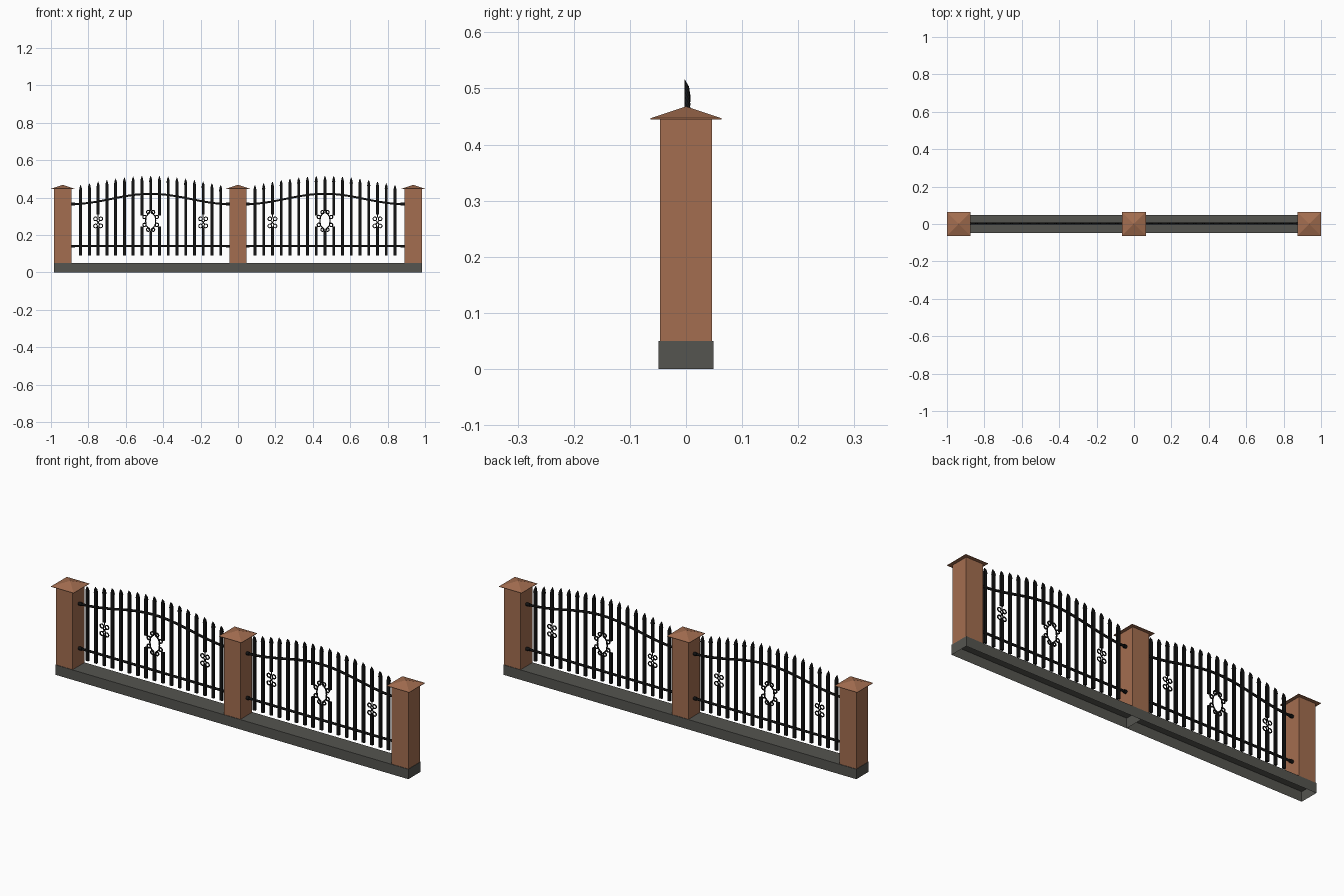
import bpy
import bmesh
from math import cos, sin, pi

if "Cube" in bpy.data.objects:
    bpy.data.objects.remove(bpy.data.objects["Cube"])


def material(name, rgb):
    m = bpy.data.materials.new(name)
    m.use_nodes = True
    m.diffuse_color = (*rgb, 1)
    m.node_tree.nodes["Principled BSDF"].inputs["Base Color"].default_value = (*rgb, 1)
    return m


BROWN = material("brown_stone", (0.37, 0.155, 0.08))
GREY = material("dark_grey_stone", (0.09, 0.09, 0.08))
BLACK = material("black_iron", (0.006, 0.006, 0.006))


def add_object(name, data, mat):
    data.materials.append(mat)
    ob = bpy.data.objects.new(name, data)
    bpy.context.collection.objects.link(ob)
    return ob


def loft(bm, x, rings, open_bottom=False):
    """Stack of rectangles (z, half_width, y_min, y_max) joined into a solid."""
    loops = [[bm.verts.new((x + sx * w, y, z))
              for sx, y in ((-1, y0), (1, y0), (1, y1), (-1, y1))]
             for z, w, y0, y1 in rings]
    for a, b in zip(loops, loops[1:]):
        for i in range(4):
            j = (i + 1) % 4
            bm.faces.new((a[i], a[j], b[j], b[i]))
    bm.faces.new(loops[-1])
    if not open_bottom:
        bm.faces.new(loops[0][::-1])


def solid(name, pieces, mat, open_bottom=False):
    bm = bmesh.new()
    for x, rings in pieces:
        loft(bm, x, rings, open_bottom)
    me = bpy.data.meshes.new(name)
    bm.to_mesh(me)
    bm.free()
    return add_object(name, me, mat)


def tubes(name, paths, radius, y):
    """Round bars along (x, z) paths; each entry is (points, closed)."""
    cu = bpy.data.curves.new(name, "CURVE")
    cu.dimensions = "3D"
    cu.bevel_depth = radius
    cu.bevel_resolution = 1
    cu.use_fill_caps = True
    for pts, closed in paths:
        sp = cu.splines.new("POLY")
        sp.points.add(len(pts) - 1)
        for p, (px, pz) in zip(sp.points, pts):
            p.co = (px, y, pz, 1)
        sp.use_cyclic_u = closed
    return add_object(name, cu, BLACK)


def ring(x, z, r):
    return [(x + r * cos(k * pi / 6), z + r * sin(k * pi / 6)) for k in range(12)], True


BASE_TOP, POST_TOP, APEX = 0.05, 0.445, 0.468
END, POST_X, POST_W, CAP_W = 0.985, 0.9365, 0.0465, 0.063
IRON_Y, MID_Z = 0.003, 0.275

# Hollow plinth in two lengths
for side, s in (("right", -1), ("left", 1)):
    solid(side + "_plinth", [(s * END / 2, [(0, END / 2, -0.049, 0.049),
                                            (BASE_TOP, END / 2, -0.049, 0.049)])], GREY, True)

# Posts with low pyramid caps
for name, x in (("right", -POST_X), ("middle", 0), ("left", POST_X)):
    solid(name + "_post", [(x, [(BASE_TOP, POST_W, -POST_W, POST_W),
                                (POST_TOP, POST_W, -POST_W, POST_W)])], BROWN)
    solid(name + "_cap", [(x, [(POST_TOP, CAP_W, -CAP_W, CAP_W),
                               (POST_TOP + 0.002, CAP_W, -CAP_W, CAP_W),
                               (APEX, 0.0005, -0.0005, 0.0005)])], BROWN)


def picket_parts(x, top, gap):
    """A bar with a curved blade tip, cut where an ornament fills it."""
    bar = (0.0075, -0.003, 0.007)
    tip = [(top - 0.03, 0.0085, -0.003, 0.008), (top - 0.013, 0.0055, -0.003, 0.0055),
           (top, 0.0005, -0.003, -0.002)]
    bottom = 0.09
    parts = []
    if gap:
        parts.append((x, [(bottom, *bar), (MID_Z - gap, *bar)]))
        bottom = MID_Z + gap
    parts.append((x, [(bottom, *bar), (top - 0.034, *bar)] + tip))
    return parts


STEP, HALF = 0.0468, 0.424
GAPS = {0: 0.058, 1: 0.03, 6: 0.034}

for side, cx in (("right", -0.467), ("left", 0.465)):
    # Pickets under an arched top line
    parts = []
    for i in range(-8, 9):
        top = 0.467 + 0.049 * cos(i / 8 * pi / 2)
        parts += picket_parts(cx + i * STEP, top, GAPS.get(abs(i), 0))
    solid(side + "_pickets", parts, BLACK)

    # Straight lower rail and arched upper rail
    arch = [(cx + HALF * k / 16, 0.365 + 0.0275 * (1 + cos(pi * k / 16)))
            for k in range(-16, 17)]
    tubes(side + "_lower_rail", [([(cx - HALF, 0.14), (cx + HALF, 0.14)], False)], 0.006, IRON_Y)
    tubes(side + "_upper_rail", [(arch, False)], 0.006, IRON_Y)

    # Sockets where the rails meet the posts
    sockets = []
    for s in (-1, 1):
        for z in (0.14, 0.365):
            sockets.append(([(cx + s * HALF, z), (cx + s * (HALF - 0.02), z)], False))
    tubes(side + "_rail_sockets", sockets, 0.0085, IRON_Y)

    # Large central ornament: lozenge with scroll rings
    paths = []
    for s in (-1, 1):
        for t in (-1, 1):
            paths.append(ring(cx + s * 0.013, MID_Z + t * 0.047, 0.009))
            paths.append(ring(cx + s * 0.033, MID_Z + t * 0.021, 0.009))
            paths.append(([(cx, MID_Z + t * 0.06), (cx + s * 0.014, MID_Z + t * 0.036),
                           (cx + s * 0.024, MID_Z + t * 0.024),
                           (cx + s * 0.027, MID_Z)], False))
    tubes(side + "_central_scroll", paths, 0.0035, IRON_Y)

    # Small paired scrolls near each end
    for end, s in (("inner", -1), ("outer", 1)):
        ox, paths = cx + s * 6 * STEP, []
        for a in (-1, 1):
            for t in (-1, 1):
                paths.append(ring(ox + a * 0.014, MID_Z - 0.008 + t * 0.019, 0.01))
            paths.append(([(ox + a * 0.01 * k, MID_Z - 0.008 + 0.012 * k)
                           for k in (-1, 0, 1)], False))
        paths.append(([(ox, MID_Z + 0.034), (ox, MID_Z + 0.018)], False))
        paths.append(([(ox, MID_Z - 0.034), (ox, MID_Z - 0.03)], False))
        tubes(side + "_" + end + "_scroll", paths, 0.003, IRON_Y)
